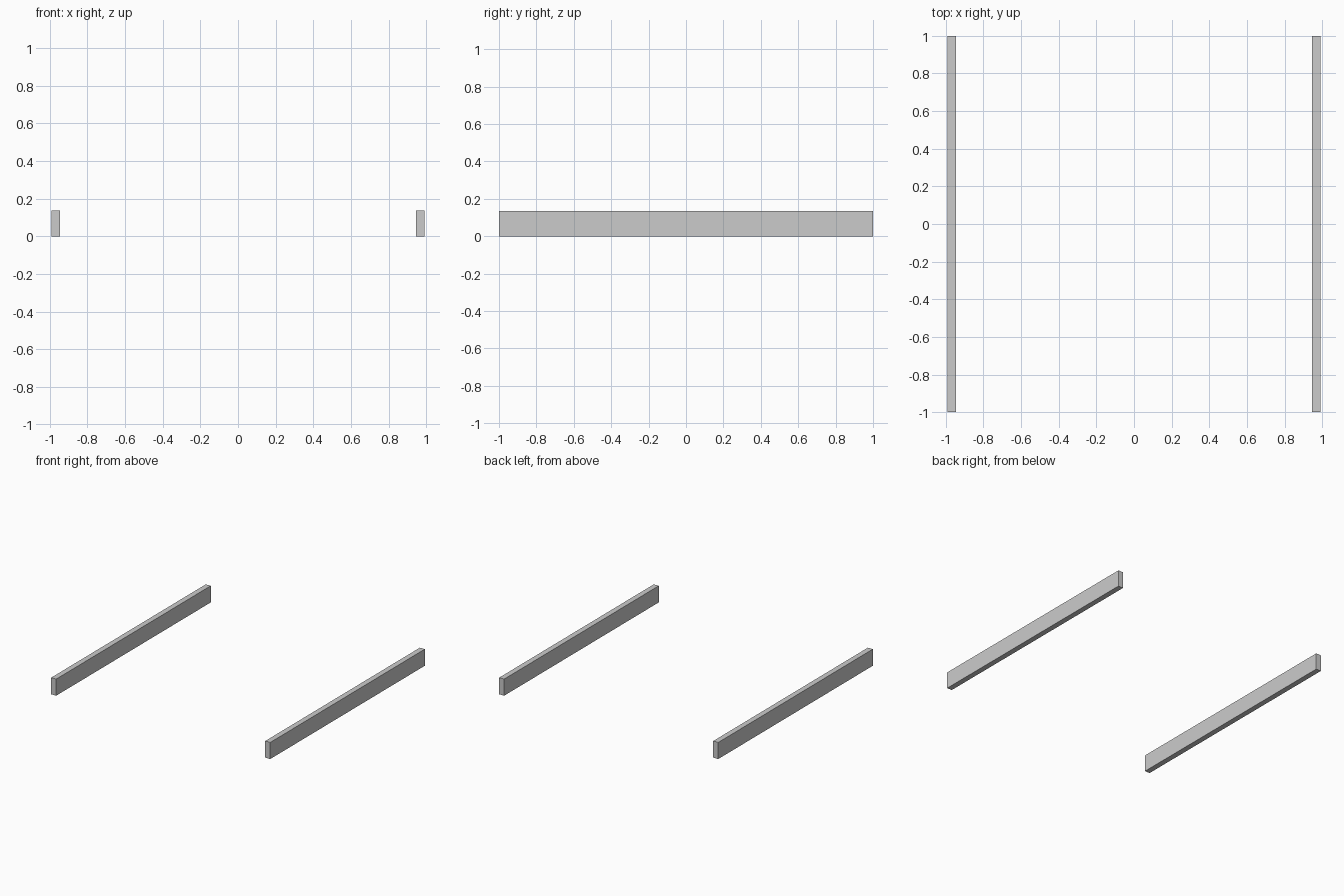
import bpy

if "Cube" in bpy.data.objects:
    bpy.data.objects.remove(bpy.data.objects["Cube"])

OUTER, INNER = 0.992, 0.947   # x extents of each rail
LENGTH, HEIGHT = 2.0, 0.136


def rail(name, side):
    """Upright rectangular rail running front to back."""
    x = side * (OUTER + INNER) / 2
    bpy.ops.mesh.primitive_cube_add(size=1, location=(x, 0, HEIGHT / 2))
    obj = bpy.context.object
    obj.name = name
    obj.scale = (OUTER - INNER, LENGTH, HEIGHT)
    bpy.ops.object.transform_apply(location=False, rotation=False, scale=True)


# Matching pair of side rails
for name, side in (("left_rail", -1), ("right_rail", 1)):
    rail(name, side)
